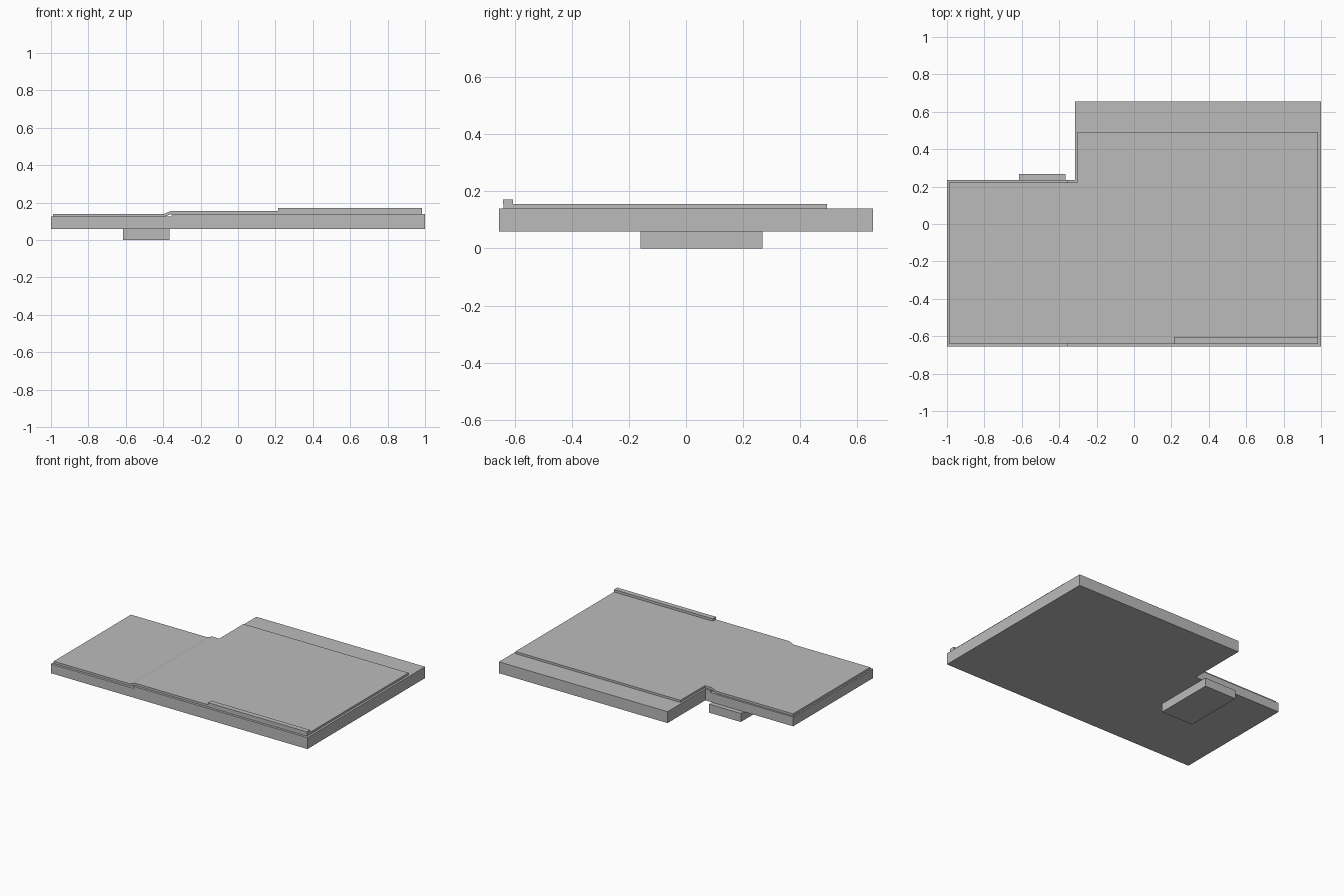
import bpy
import bmesh

cube = bpy.data.objects.get("Cube")
if cube:
    bpy.data.objects.remove(cube, do_unlink=True)

GREY = (0.5, 0.5, 0.5, 1)
grey = bpy.data.materials.new("plain grey")
grey.use_nodes = True
grey.diffuse_color = GREY
grey.node_tree.nodes["Principled BSDF"].inputs["Base Color"].default_value = GREY


def extrude(name, outline, vector, place):
    """Extrude a closed outline along a vector; place maps 2D points to 3D."""
    bm = bmesh.new()
    face = bm.faces.new([bm.verts.new(place(a, b)) for a, b in outline])
    result = bmesh.ops.extrude_face_region(bm, geom=[face])
    moved = [v for v in result["geom"] if isinstance(v, bmesh.types.BMVert)]
    bmesh.ops.translate(bm, vec=vector, verts=moved)
    bmesh.ops.recalc_face_normals(bm, faces=bm.faces)
    mesh = bpy.data.meshes.new(name)
    bm.to_mesh(mesh)
    bm.free()
    mesh.materials.append(grey)
    obj = bpy.data.objects.new(name, mesh)
    bpy.context.collection.objects.link(obj)
    return obj


def flat(name, outline, z0, z1):
    return extrude(name, outline, (0, 0, z1 - z0), lambda x, y: (x, y, z0))


def box(name, x0, x1, y0, y1, z0, z1):
    return flat(name, [(x0, y0), (x1, y0), (x1, y1), (x0, y1)], z0, z1)


def sheet(name, profile, y0, y1):
    return extrude(name, profile, (0, y1 - y0, 0), lambda x, z: (x, y0, z))


def cut(target, cutter):
    """Subtract a hidden helper from a part."""
    cutter.hide_render = True
    cutter.hide_viewport = True
    cutter.display_type = 'WIRE'
    mod = target.modifiers.new("cut", 'BOOLEAN')
    mod.operation = 'DIFFERENCE'
    mod.solver = 'EXACT'
    mod.object = cutter


# Base slab: stepped lower on the narrow side, with a corner cut away
base = sheet("base_slab", [(-1, .06), (1, .06), (1, .14), (-.355, .14),
                           (-.355, .125), (-1, .125)], -.655, .655)
cut(base, box("base_corner_cutter", -1.2, -.315, .235, .9, -.1, .4))

# Thin cover sheet, bent to follow the step
cover = sheet("cover_sheet", [(-.99, .125), (-.392, .125), (-.355, .14),
                              (.985, .14), (.985, .155), (-.358, .155),
                              (-.395, .14), (-.99, .14)], -.638, .493)
cut(cover, box("cover_corner_cutter", -1.2, -.302, .222, .9, -.1, .4))

# Raised strip along the front edge
box("front_strip", .215, .985, -.641, -.605, .155, .172)

# Foot underneath, reaching past the rear edge
box("foot_block", -.615, -.367, -.16, .268, 0, .06)
